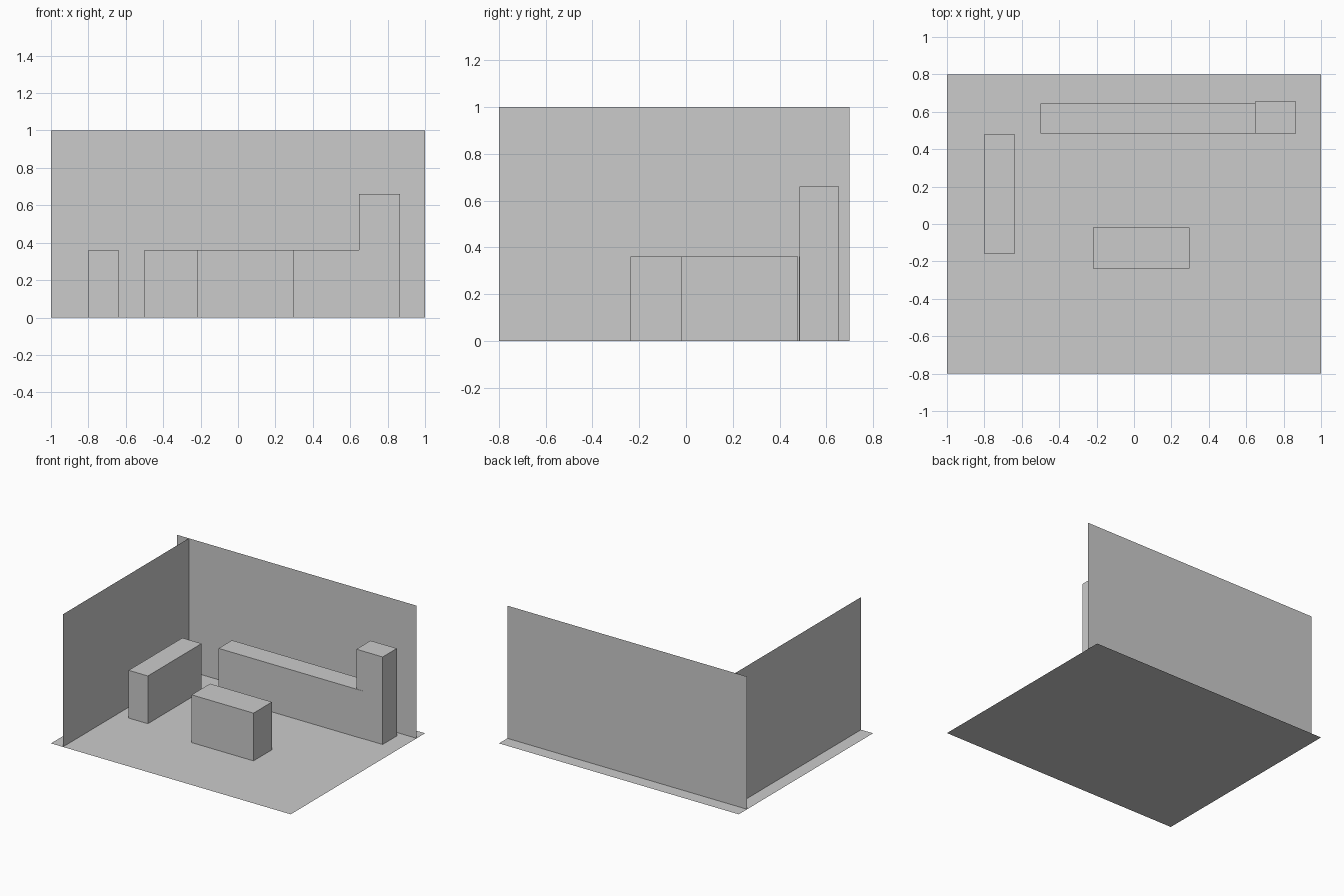
import bpy
from math import pi

if "Cube" in bpy.data.objects:
    bpy.data.objects.remove(bpy.data.objects["Cube"])


def plane(name, centre, size, rotation=(0, 0, 0)):
    bpy.ops.mesh.primitive_plane_add(size=1, location=centre, rotation=rotation)
    ob = bpy.context.object
    ob.name = name
    ob.scale = (size[0], size[1], 1)
    bpy.ops.object.transform_apply(location=False, rotation=True, scale=True)
    return ob


def block(name, x, y, height):
    """Box standing on the floor, given by its x range, y range and height."""
    centre = (sum(x) / 2, sum(y) / 2, height / 2)
    bpy.ops.mesh.primitive_cube_add(size=1, location=centre)
    ob = bpy.context.object
    ob.name = name
    ob.scale = (x[1] - x[0], y[1] - y[0], height)
    bpy.ops.object.transform_apply(location=False, rotation=False, scale=True)
    return ob


# Room shell: thin single-sheet floor and two walls
plane("floor", (0, 0, 0), (2, 1.6))
plane("back_wall", (0, 0.7, 0.5), (2, 1), (pi / 2, 0, 0))
plane("left_wall", (-0.9, -0.05, 0.5), (1, 1.5), (0, pi / 2, 0))

# Furniture blocks
block("side_counter", (-0.80, -0.64), (-0.16, 0.48), 0.36)
block("back_counter", (-0.50, 0.70), (0.483, 0.643), 0.36)
block("island", (-0.22, 0.296), (-0.238, -0.018), 0.36)
block("tall_cabinet", (0.648, 0.867), (0.485, 0.654), 0.66)
